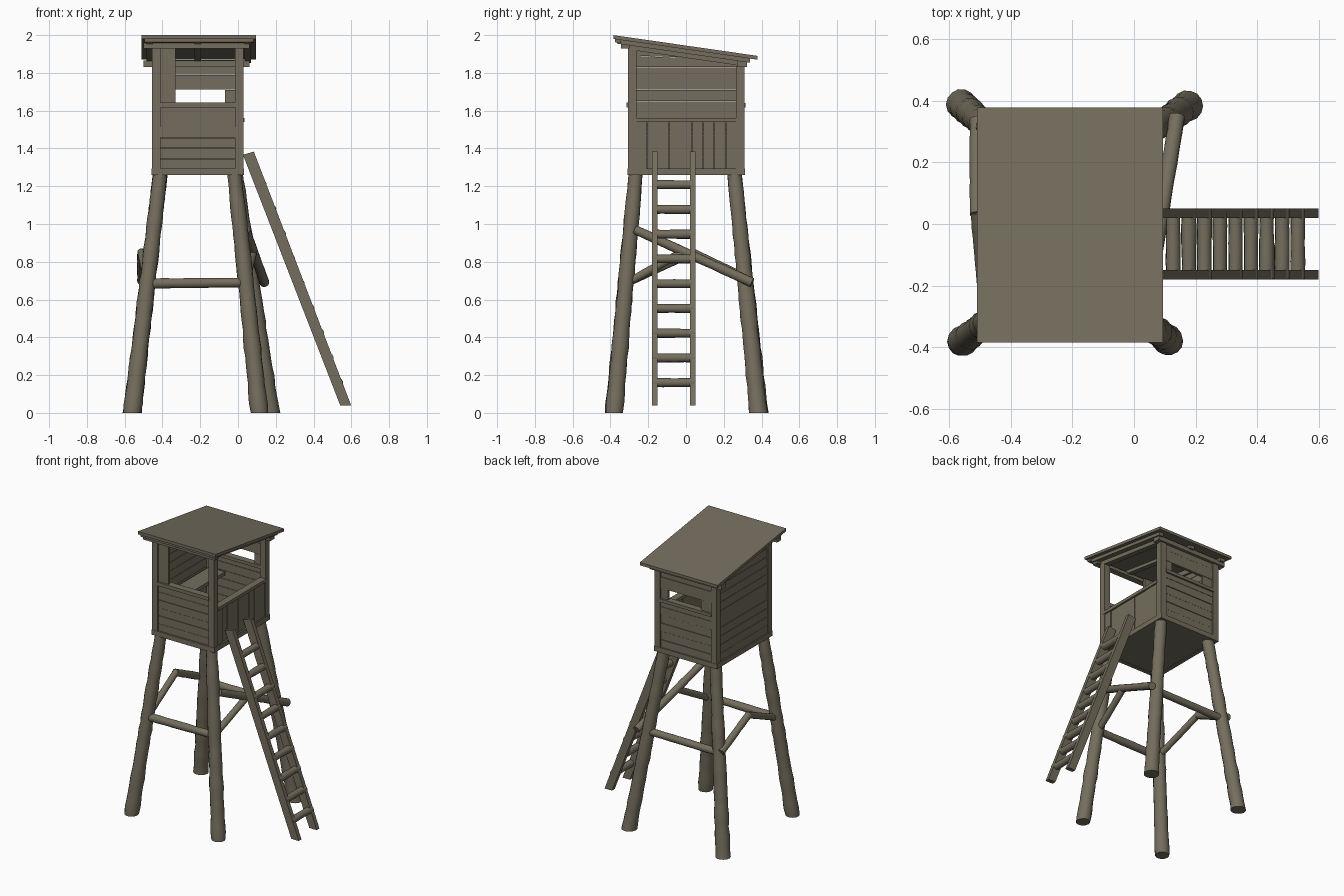
import bpy, bmesh, math, random
from mathutils import Vector

random.seed(4)
if "Cube" in bpy.data.objects:
    bpy.data.objects.remove(bpy.data.objects["Cube"])

wood = bpy.data.materials.new("weathered_wood")
wood.use_nodes = True
COLOUR = (0.175, 0.155, 0.11, 1)
wood.diffuse_color = COLOUR
wood.node_tree.nodes["Principled BSDF"].inputs["Base Color"].default_value = COLOUR


def roof_z(y):
    return 2.0 - 0.144 * (y + 0.385)


def finish(name, bm, smooth=False):
    bmesh.ops.recalc_face_normals(bm, faces=bm.faces)
    mesh = bpy.data.meshes.new(name)
    bm.to_mesh(mesh)
    bm.free()
    mesh.materials.append(wood)
    ob = bpy.data.objects.new(name, mesh)
    bpy.context.collection.objects.link(ob)
    if smooth:
        bpy.ops.object.select_all(action='DESELECT')
        ob.select_set(True)
        bpy.context.view_layer.objects.active = ob
        bpy.ops.object.shade_smooth_by_angle(angle=math.radians(50))
    return ob


def boxes(name, bounds, under_roof=True):
    """Axis-aligned boards; tops are trimmed to the roof slope."""
    bm = bmesh.new()
    for x0, x1, y0, y1, z0, z1 in bounds:
        for v in bmesh.ops.create_cube(bm, size=1)["verts"]:
            x, y, z = v.co
            v.co = (x1 if x > 0 else x0, y1 if y > 0 else y0, z1 if z > 0 else z0)
            if under_roof:
                v.co.z = min(v.co.z, roof_z(v.co.y) - 0.035)
    return finish(name, bm)


def log(name, start, end, r0, r1, rings=12, lump=0.04, level=False, sides=14):
    """Tapered trunk with slightly lumpy rings; level keeps the cuts horizontal."""
    a, b = Vector(start), Vector(end)
    axis = (b - a).normalized()
    if level:
        u, w = Vector((1, 0, 0)), Vector((0, 1, 0))
    else:
        u = axis.orthogonal().normalized()
        w = axis.cross(u)
    bm = bmesh.new()
    loops = []
    for i in range(rings + 1):
        t = i / rings
        r = (r0 + (r1 - r0) * t) * (1 + random.uniform(-lump, lump))
        loop = []
        for k in range(sides):
            ang = math.tau * k / sides
            rr = r * (1 + random.uniform(-lump, lump) * 0.4)
            loop.append(bm.verts.new(a.lerp(b, t) + (u * math.cos(ang) + w * math.sin(ang)) * rr))
        loops.append(loop)
    for lo, hi in zip(loops, loops[1:]):
        for k in range(sides):
            n = (k + 1) % sides
            bm.faces.new((lo[k], lo[n], hi[n], hi[k]))
    bm.faces.new(loops[0][::-1])
    bm.faces.new(loops[-1])
    return finish(name, bm, True)


def split(lo, hi, count):
    """Uneven plank edges with a narrow joint between them."""
    step = (hi - lo) / count
    return [(lo + i * step + 0.001, lo + (i + 1) * step - 0.001) for i in range(count)]


def wob():
    return random.uniform(-0.003, 0.003)


# Four splayed trunk legs
for name, foot, top in (
        ("front_right_leg", (-0.56, -0.383), (-0.41, -0.265)),
        ("back_right_leg", (-0.56, 0.388), (-0.41, 0.255)),
        ("front_left_leg", (0.113, -0.38), (-0.02, -0.265)),
        ("back_left_leg", (0.173, 0.383), (-0.015, 0.255))):
    log(name, (*foot, 0), (*top, 1.28), 0.048, 0.038, 26, 0.06, True)

# Braces between the legs
log("front_brace", (-0.47, -0.325, 0.685), (0.04, -0.325, 0.69), 0.027, 0.025)
log("back_brace", (-0.47, 0.32, 0.685), (0.07, 0.32, 0.69), 0.025, 0.024)
log("left_long_brace", (0.04, -0.27, 0.97), (0.14, 0.35, 0.69), 0.024, 0.025)
log("left_prop", (0.04, -0.3, 0.695), (0.08, -0.01, 0.855), 0.022, 0.022)
log("right_front_prop", (-0.48, -0.29, 0.70), (-0.51, 0.04, 0.85), 0.022, 0.022)
log("right_back_prop", (-0.51, 0.03, 0.85), (-0.51, 0.34, 0.70), 0.024, 0.024)

# Cabin frame
X0, X1, Y0, Y1, Z0 = -0.455, 0.03, -0.308, 0.31, 1.26
P = 0.045
boxes("floor", [(X0 + 0.01, X1 - 0.01, Y0 + 0.01, Y1 - 0.01, Z0 + 0.002, Z0 + 0.03)])
boxes("corner_posts", [(x, x + P, y, y + P, Z0, 2.0)
                       for x in (X0, X1 - P) for y in (Y0, Y1 - P)])
boxes("sills", [(X0, X1, y, y + 0.03, Z0, Z0 + 0.035) for y in (Y0 - 0.002, Y1 - 0.028)]
      + [(x, x + 0.03, Y0, Y1, Z0, Z0 + 0.035) for x in (X0 - 0.002, X1 - 0.028)])
XL, XR, YF, YB = X0 + 0.04, X1 - 0.04, Y0 + 0.04, Y1 - 0.04

# Front wall: planked below, one closed panel beside the opening
front = [(XL, XR, Y0 + 0.008 + wob(), Y0 + 0.026, a, b) for a, b in split(1.29, 1.625, 6)]
front.append((XL, -0.33, Y0 + 0.008, Y0 + 0.026, 1.62, 2.0))
boxes("front_wall", front)
boxes("front_ledge", [(XL, XR, Y0 - 0.006, Y0 + 0.045, 1.618, 1.642)])

# Back wall with a viewing slit
back = [(XL, XR, Y1 - 0.026, Y1 - 0.008 + wob(), a, b) for a, b in split(1.29, 1.64, 6)]
back += [(XL, XR, Y1 - 0.026, Y1 - 0.008 + wob(), a, b) for a, b in split(1.71, 1.87, 2)]
back += [(a, b, Y1 - 0.026, Y1 - 0.008, 1.64, 1.71) for a, b in ((XL, -0.33), (-0.07, XR))]
boxes("back_wall", back)
boxes("back_ledge", [(XL, XR, Y1 - 0.04, Y1 + 0.006, 1.618, 1.64)])

# Closed side wall and half-height entrance wall
boxes("right_wall", [(X0 + 0.008 + wob(), X0 + 0.026, YF, YB, a, b)
                     for a, b in split(1.29, 1.95, 11)])
boxes("left_wall", [(X1 - 0.026, X1 - 0.008 + wob(), a, b, 1.28, 1.55)
                    for a, b in split(YF, YB, 9)])
boxes("left_rail", [(X1 - 0.045, X1 + 0.004, YF, YB, 1.54, 1.562)])
boxes("bench", [(XL, -0.29, YF, YB, 1.50, 1.525)])

# Roof supports
boxes("plates", [(X0 - 0.045, X1 + 0.03, Y0 - 0.035, Y0 + 0.01, 1.93, 1.957),
                 (X0 - 0.045, X1 + 0.03, Y1 - 0.04, Y1 + 0.012, 1.832, 1.865)])


def sloped(name, x_pairs, y0, y1, top, bottom, cuts=1):
    bm = bmesh.new()
    for x0, x1 in x_pairs:
        for v in bmesh.ops.create_cube(bm, size=1)["verts"]:
            x, y, z = v.co
            yy = y1 if y > 0 else y0
            v.co = (x1 if x > 0 else x0, yy, roof_z(yy) - (top if z > 0 else bottom))
    return finish(name, bm)


sloped("rafters", [(x, x + 0.035) for x in (-0.485, -0.23, 0.035)], -0.365, 0.34, 0.018, 0.042)
sloped("wall_heads", [(X0, X0 + 0.04), (X1 - 0.04, X1)], Y0, Y1, 0.03, 0.065)
sloped("roof_battens", [(-0.495, 0.082)], -0.375, -0.345, 0.018, 0.036)
sloped("roof", [(-0.51, 0.095)], -0.385, 0.378, 0.0, 0.02)

# Ladder rails, cut level at the foot
for name, y in (("ladder_front_rail", -0.165), ("ladder_back_rail", 0.035)):
    bm = bmesh.new()
    for v in bmesh.ops.create_cube(bm, size=1)["verts"]:
        sx, sy, sz = v.co
        x, z = (0.055, 1.375) if sz > 0 else (0.57, 0.04)
        # slanted cut at the top
        if sz > 0:
            z += 0.008 if sx > 0 else -0.008
        v.co = (x + sx * 0.058, y + sy * 0.03, z)
    finish(name, bm)

# Ladder rungs resting across the rails
for i in range(9):
    z = 0.16 + i * 0.131
    x = 0.57 - (z - 0.04) * 0.515 / 1.335 + 0.008
    log("rung_%d" % (i + 1), (x, -0.178, z), (x, 0.05, z), 0.024, 0.024, 4, 0.06, sides=10)
